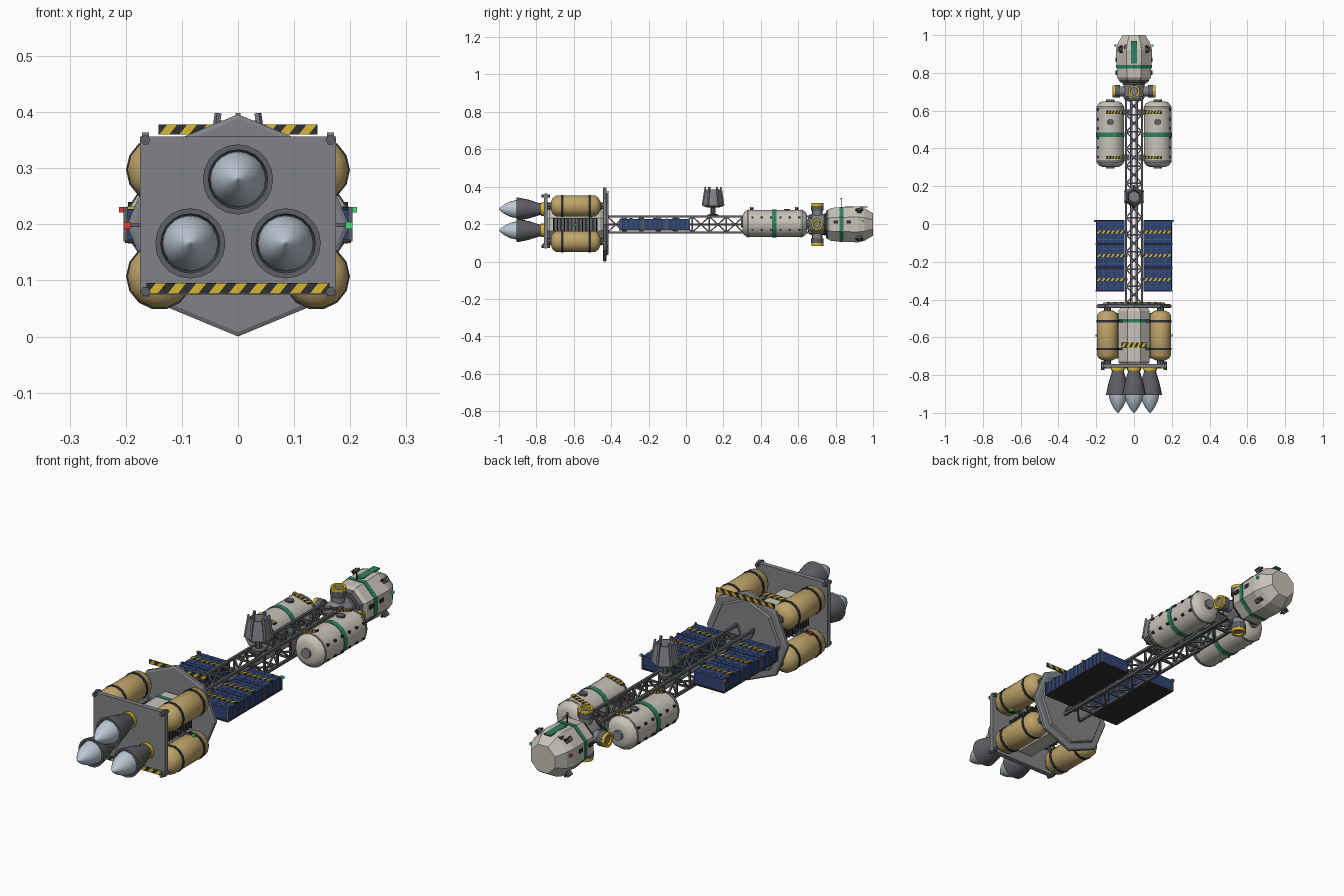
import bpy, bmesh
from math import sin, cos, pi, radians
from mathutils import Vector, Matrix, Euler

if "Cube" in bpy.data.objects:
    bpy.data.objects.remove(bpy.data.objects["Cube"])

CZ = 0.198  # height of the spine


def mat(name, *c):
    m = bpy.data.materials.new(name)
    m.diffuse_color = (*c, 1)
    m.use_nodes = True
    m.node_tree.nodes["Principled BSDF"].inputs["Base Color"].default_value = m.diffuse_color
    return m


GREY = mat("hull_grey", .22, .225, .24)
STEEL = mat("steel", .11, .115, .125)
DARK = mat("dark", .03, .03, .034)
WHITE = mat("off_white", .58, .55, .49)
TAN = mat("tan", .52, .37, .14)
BLUE = mat("blue", .028, .055, .17)
GREEN = mat("green", .03, .22, .12)
YELLOW = mat("yellow", .68, .47, .03)
FLAME = mat("pale_blue", .5, .58, .66)
RED_L = mat("red_light", .8, .04, .03)
GREEN_L = mat("green_light", .05, .8, .2)


def finish(name, bm, m, smooth=False):
    bmesh.ops.recalc_face_normals(bm, faces=bm.faces)
    me = bpy.data.meshes.new(name)
    bm.to_mesh(me)
    bm.free()
    me.materials.append(m)
    o = bpy.data.objects.new(name, me)
    bpy.context.collection.objects.link(o)
    if smooth:
        bpy.context.view_layer.objects.active = o
        o.select_set(True)
        bpy.ops.object.shade_smooth_by_angle(angle=radians(35))
        o.select_set(False)
    return o


def lathe(name, prof, n, c, m, axis='y', phase=0.0, smooth=False):
    """Revolve (distance along axis, radius) points around an axis through c."""
    bm = bmesh.new()
    rings = []
    for t, r in prof:
        ring = []
        for i in range(n):
            a = phase + 2 * pi * i / n
            u, v = r * cos(a), r * sin(a)
            p = {'x': (t, u, v), 'y': (u, t, v), 'z': (u, v, t)}[axis]
            ring.append(bm.verts.new(Vector(c) + Vector(p)))
        rings.append(ring)
    for a, b in zip(rings, rings[1:]):
        for i in range(n):
            j = (i + 1) % n
            bm.faces.new((a[i], a[j], b[j], b[i]))
    bm.faces.new(rings[0])
    bm.faces.new(rings[-1])
    return finish(name, bm, m, smooth)


def add_box(bm, c, s, M=Matrix()):
    bmesh.ops.create_cube(bm, size=1, matrix=M @ Matrix.Translation(c) @ Matrix.Diagonal((*s, 1)))


def box(name, c, s, m, M=Matrix()):
    bm = bmesh.new()
    add_box(bm, c, s, M)
    return finish(name, bm, m)


def add_beam(bm, a, b, w):
    a, b = Vector(a), Vector(b)
    d = b - a
    M = Matrix.Translation((a + b) / 2) @ d.to_track_quat('Z', 'Y').to_matrix().to_4x4()
    add_box(bm, (0, 0, 0), (w, w, d.length), M)


def hazard(name, c, length, w, rot=(0, 0, 0), th=.006, n=6):
    """Dark strip with slanted yellow bars; local x is its length."""
    M = Matrix.Translation(c) @ Euler(rot).to_matrix().to_4x4()
    box(name + "_base", (0, 0, 0), (length, w, th), DARK, M)
    bm = bmesh.new()
    step = length / n
    for i in range(n):
        S = Matrix.Shear('XZ', 4, (0, 0))
        S[0][1] = min(.8, step * .5 / w)
        x = -length / 2 + step * (i + .5)
        add_box(bm, (0, 0, 0), (step * .5, w * 1.01, th * 1.3), M @ Matrix.Translation((x, 0, 0)) @ S)
    finish(name + "_bars", bm, YELLOW)


# --- engines and their mounting plate
box("engine_plate", (0, -.75, .215), (.35, .02, .282), GREY)
for sx in (-1, 1):
    for z in (.08, .35):
        lathe("plate_bolt", [(-.773, .009), (-.728, .009)], 6, (sx * .165, 0, z), STEEL)
        box("plate_clip", (sx * .165, -.75, z + (.008 if z > .2 else -.004)), (.012, .014, .012), GREY)
hazard("plate_stripe", (0, -.762, .086), .326, .018, (pi / 2, 0, 0), n=9)
for x, z in ((0, .28), (-.085, .166), (.085, .166)):
    lathe("engine_collar", [(-.775, .036), (-.758, .036)], 16, (x, 0, z), YELLOW)
    lathe("engine_bell", [(-.76, .028), (-.79, .034), (-.84, .05), (-.9, .0625), (-.906, .0625), (-.906, .053), (-.89, .05)],
          20, (x, 0, z), STEEL, smooth=True)
    lathe("engine_plume", [(-.885, .05), (-.905, .049), (-.94, .041), (-.97, .026), (-.99, .011), (-1, .002)],
          20, (x, 0, z), FLAME, smooth=True)

# --- reactor body between the fuel tanks
lathe("reactor_body", [(-.742, .08), (-.73, .09), (-.46, .09), (-.44, .075)], 8, (0, 0, CZ), WHITE, phase=pi / 8)
lathe("reactor_band", [(-.522, .092), (-.502, .092)], 8, (0, 0, CZ), GREEN, phase=pi / 8)
hazard("reactor_stripe", (0, -.64, CZ + .087), .13, .026, n=5)
for sx in (-1, 1):
    box("radiator", (sx * .088, -.592, CZ), (.018, .24, .068), STEEL)
    bm = bmesh.new()
    for i in range(13):
        add_box(bm, (sx * .1, -.706 + i * .019, CZ), (.014, .005, .07))
    finish("radiator_fins", bm, DARK)
    box("tail_light", (sx * .198, -.59, CZ), (.012, .012, .012), RED_L if sx < 0 else GREEN_L)
    box("tail_light_arm", (sx * .15, -.59, CZ), (.09, .006, .006), STEEL)

# --- four fuel tanks
for sx in (-1, 1):
    for z in (.107, .297):
        c = (sx * .14, 0, z)
        lathe("fuel_tank", [(-.722, .025), (-.712, .045), (-.695, .057), (-.485, .057), (-.468, .045), (-.458, .025)],
              14, c, TAN, smooth=True)
        for y in (-.515, -.662):
            lathe("tank_strap", [(y - .006, .0595), (y + .006, .0595)], 14, c, DARK)
            add = bmesh.new()
            add_beam(add, (sx * .06, y, CZ + (z - CZ) * .5), (sx * .12, y, z), .012)
            finish("tank_bracket", add, STEEL)
        lathe("tank_feed", [(-.745, .018), (-.435, .018)], 8, c, STEEL)

# --- octagonal shield
lathe("shield", [(-.445, .19), (-.441, .198), (-.428, .198), (-.424, .19)], 8, (0, 0, CZ), GREY)
lathe("shield_face", [(-.428, .168), (-.415, .16)], 8, (0, 0, CZ), GREY)
hazard("shield_stripe", (0, -.417, .369), .284, .018, (pi / 2, 0, 0), n=8)

# --- lattice spine
bm = bmesh.new()
H, Y0, N = .042, -.42, 12
B = 1.09 / N
corners = [(-H, -H), (H, -H), (H, H), (-H, H)]
for x, z in corners:
    add_beam(bm, (x, Y0, CZ + z), (x, Y0 + N * B, CZ + z), .011)
for i in range(N + 1):
    y = Y0 + i * B
    for k in range(4):
        a, b = corners[k], corners[(k + 1) % 4]
        if i % 2:
            a, b = b, a
        add_beam(bm, (a[0], y, CZ + a[1]), (b[0], y, CZ + b[1]), .008)
        if i < N:
            add_beam(bm, (a[0], y, CZ + a[1]), (b[0], y + B, CZ + b[1]), .007)
finish("spine_truss", bm, STEEL)
for x in (-.014, .014):
    lathe("spine_conduit", [(-.42, .007), (.67, .007)], 6, (x, 0, CZ), GREY)

# --- cargo containers on trays, either side
for sx in (-1, 1):
    box("cargo_tray", (sx * .125, -.168, .17), (.152, .38, .006), DARK)
    for i in range(3):
        y = -.042 - i * .1255
        box("container", (sx * .125, y, .199), (.148, .121, .054), BLUE)
        bm = bmesh.new()
        for k in (-1, 0, 1):
            add_box(bm, (sx * .125 + k * .037, y, .2262), (.003, .12, .002))
        for k in (-.04, .04):
            add_box(bm, (sx * .125, y + k, .2262), (.146, .003, .002))
        for k in range(5):
            add_box(bm, (sx * .2, y - .05 + k * .025, .199), (.004, .004, .052))
        finish("container_ribs", bm, mat("rib_blue", .06, .1, .24))
        hazard("container_stripe", (sx * .125, y, .228), .145, .016, n=6)
        for k in (-.0605, .0605):
            box("container_post", (sx * .2, y + k, .2), (.008, .006, .062), STEEL)
        box("tray_arm", (sx * .05, y, .178), (.03, .014, .014), STEEL)
    box("cargo_light", (sx * .207, .016, .226), (.01, .01, .01), RED_L if sx < 0 else GREEN_L)

# --- sensor tower
lathe("tower_stem", [(.235, .03), (.25, .03), (.254, .014), (.3, .014)], 8, (0, .145, 0), STEEL, 'z')
lathe("tower_cup", [(.288, .03), (.296, .054), (.305, .057), (.385, .043), (.385, .037), (.33, .03)],
      6, (0, .145, 0), GREY, 'z', phase=pi / 6)
bm = bmesh.new()
for i in range(6):
    a = i * pi / 3 + pi / 6
    d = Vector((cos(a), sin(a), 0))
    o = Vector((0, .145, 0))
    add_beam(bm, o + d * .056 + Vector((0, 0, .3)), o + d * .041 + Vector((0, 0, .398)), .009)
finish("tower_petals", bm, GREY)

# --- habitat tanks
for sx in (-1, 1):
    c = (sx * .125, 0, .203)
    lathe("habitat_tank", [(.303, .045), (.31, .06), (.328, .073), (.622, .073), (.64, .06), (.648, .045)], 16, c, WHITE, smooth=True)
    lathe("habitat_end_cap", [(.293, .022), (.66, .022)], 10, c, GREY)
    lathe("habitat_band", [(.46, .0755), (.484, .0755)], 16, c, GREEN)
    for y in (.335, .615):
        lathe("habitat_seam", [(y - .003, .0745), (y + .003, .0745)], 16, c, GREY)
    for y in (.352, .592):
        hazard("habitat_stripe", (sx * .103, y, .2745), .085, .017, (0, -sx * radians(17), 0), n=5)
        box("habitat_mount", (sx * .05, y, CZ), (.05, .03, .07), STEEL)
    lathe("habitat_hatch", [(.27, .018), (.281, .018)], 10, (sx * .125, .54, 0), STEEL, 'z')
    bm = bmesh.new()
    for i in range(6):
        for z in (.17, .235):
            add_box(bm, (sx * .19, .355 + i * .05, z), (.012, .012, .009))
    finish("habitat_windows", bm, DARK)

# --- docking node
c = (0, .702, CZ)
lathe("node_core", [(-.05, .045), (-.035, .055), (.035, .055), (.05, .045)], 12, c, GREY)
for ax in 'xz':
    lathe("node_tube", [(-.095, .027), (.095, .027)], 12, c, GREY, ax)
    for s in (-1, 1):
        lathe("port_flange", [(s * .075, .033), (s * .1, .033)], 12, c, STEEL, ax)
        lathe("port_ring", [(s * .098, .032), (s * .114, .032), (s * .114, .021), (s * .102, .02)], 12, c, YELLOW, ax)
        lathe("port_hatch", [(s * .098, .02), (s * .106, .02)], 12, c, GREY, ax)
lathe("neck", [(.735, .05), (.742, .06), (.752, .06), (.76, .05)], 12, (0, 0, CZ), STEEL)

# --- command module
P = pi / 8
lathe("command_module", [(.75, .075), (.775, .096), (.92, .104), (.955, .094), (.998, .066), (1.0, .064)], 8, (0, 0, CZ), WHITE, phase=P)
lathe("command_skirt", [(.748, .077), (.762, .088)], 8, (0, 0, CZ), STEEL, phase=P)
lathe("command_band", [(.822, .1015), (.842, .1025)], 8, (0, 0, CZ), GREEN, phase=P)
box("command_stripe", (0, .91, CZ + .094), (.032, .12, .006), GREEN)
lathe("command_hatch", [(.27, .014), (.285, .014)], 8, (-.04, .935, 0), STEEL, 'z')
lathe("antenna_mast", [(.285, .003), (.335, .003)], 6, (0, .83, 0), DARK, 'z')
box("antenna_tip", (0, .83, .335), (.008, .008, .008), GREEN_L)
for sx in (-1, 1):
    for sz in (-1, 1):
        R = Matrix.Translation((sx * .074, .925, CZ + sz * .074)) @ Matrix.Rotation(sx * sz * -pi / 4, 4, 'Y')
        box("thruster_block", (0, 0, 0), (.022, .024, .016), STEEL, R)
        for dy in (-.014, .014):
            box("thruster_nozzle", (0, dy, sz * .007), (.01, .012, .01), DARK, R)
    box("nose_light", (sx * .097, .945, CZ + .02), (.01, .01, .01), RED_L if sx < 0 else GREEN_L)
    for y in (.8, .87):
        box("side_window", (sx * .093, y, CZ + .012), (.008, .024, .016), DARK)
